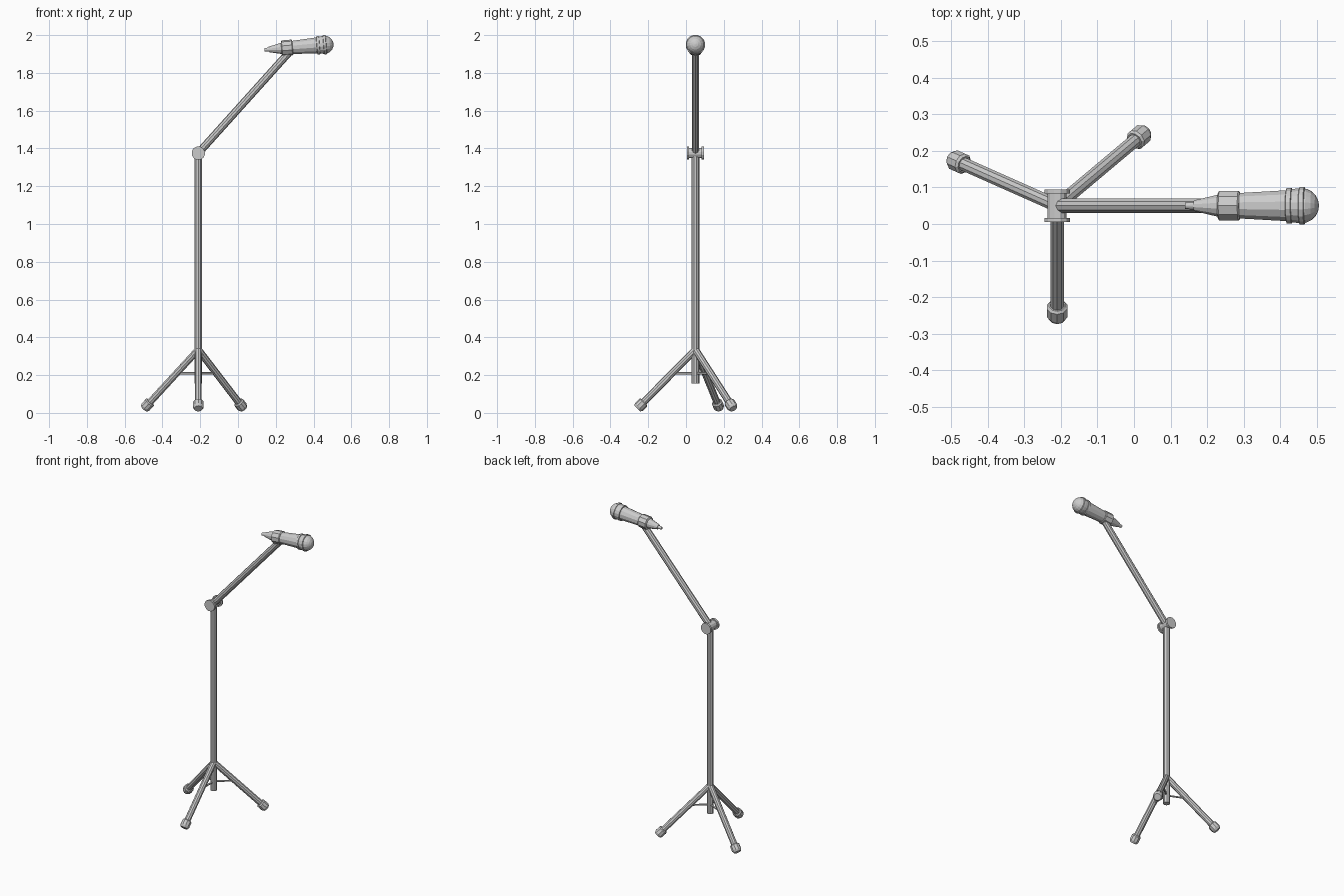
import bpy, bmesh, math
from mathutils import Vector

if "Cube" in bpy.data.objects:
    bpy.data.objects.remove(bpy.data.objects["Cube"])

def lathe(name, origin, direction, profile, sides=10):
    """Revolve (distance, radius) points around an axis, with capped ends."""
    d = Vector(direction).normalized()
    q = d.to_track_quat('Z', 'Y')
    bm = bmesh.new()
    rings = []
    for t, r in profile:
        rings.append([bm.verts.new(Vector(origin) + q @ Vector((
            r * math.cos(2 * math.pi * (i + .5) / sides),
            r * math.sin(2 * math.pi * (i + .5) / sides), t))) for i in range(sides)])
    for a, b in zip(rings, rings[1:]):
        for i in range(sides):
            j = (i + 1) % sides
            bm.faces.new((a[i], a[j], b[j], b[i]))
    bm.faces.new(rings[0][::-1])
    bm.faces.new(rings[-1])
    bmesh.ops.recalc_face_normals(bm, faces=bm.faces)
    me = bpy.data.meshes.new(name)
    bm.to_mesh(me)
    bm.free()
    ob = bpy.data.objects.new(name, me)
    bpy.context.collection.objects.link(ob)
    return ob

def rod(name, a, b, r, sides=10):
    v = Vector(b) - Vector(a)
    return lathe(name, a, v, [(0, r), (v.length, r)], sides)

X, Y = -0.21, 0.05

# upright pole and angled boom
rod("pole", (X, Y, 0.155), (X, Y, 1.375), 0.021)
rod("boom", (X, Y, 1.375), (0.285, Y, 1.925), 0.0205)

# pivot knuckle: spool with a flange at each end
lathe("pivot", (X, Y - 0.045, 1.375), (0, 1, 0),
      [(0, .036), (.012, .036), (.012, .027), (.078, .027), (.078, .036), (.09, .036)], 12)

# tripod legs, rubber feet and spreader braces
hub = Vector((X, Y, 0.335))
for n, (fx, fy) in {"left": (-.48, .17), "right": (.015, .239), "front": (X, -.24)}.items():
    foot = Vector((fx, fy, 0.041))
    d = (foot - hub).normalized()
    rod(n + "_leg", hub, foot, 0.019)
    lathe(n + "_foot", foot - d * .025, d,
          [(0, .023), (.006, .029), (.038, .029), (.051, .022)])
    knee = hub + (foot - hub) * 0.425
    rod(n + "_brace", (X, Y, knee.z), knee, 0.006, 6)

# microphone along a slightly tilted axis
tilt = Vector((1, 0, 0.085)).normalized()
tail = Vector((0.14, Y, 1.922))
lathe("mic_body", tail, tilt,
      [(0, .009), (.024, .011), (.024, .015), (.09, .031), (.15, .036), (.285, .044)], 12)
lathe("mic_clip", tail, tilt, [(.09, .035), (.094, .042), (.146, .042), (.15, .038)], 10)
lathe("mic_collar", tail, tilt, [(.277, .042), (.279, .049), (.292, .049), (.294, .044)], 16)
R, c = 0.049, 0.318
lathe("mic_grille", tail, tilt,
      [(.284, .044), (.300, .047)] +
      [(c + R * math.sin(math.radians(a)), R * math.cos(math.radians(a)))
       for a in (0, 18, 36, 54, 72, 86)], 16)
lathe("mic_grille_band", tail, tilt, [(.313, .048), (.315, .052), (.327, .052), (.329, .048)], 16)
